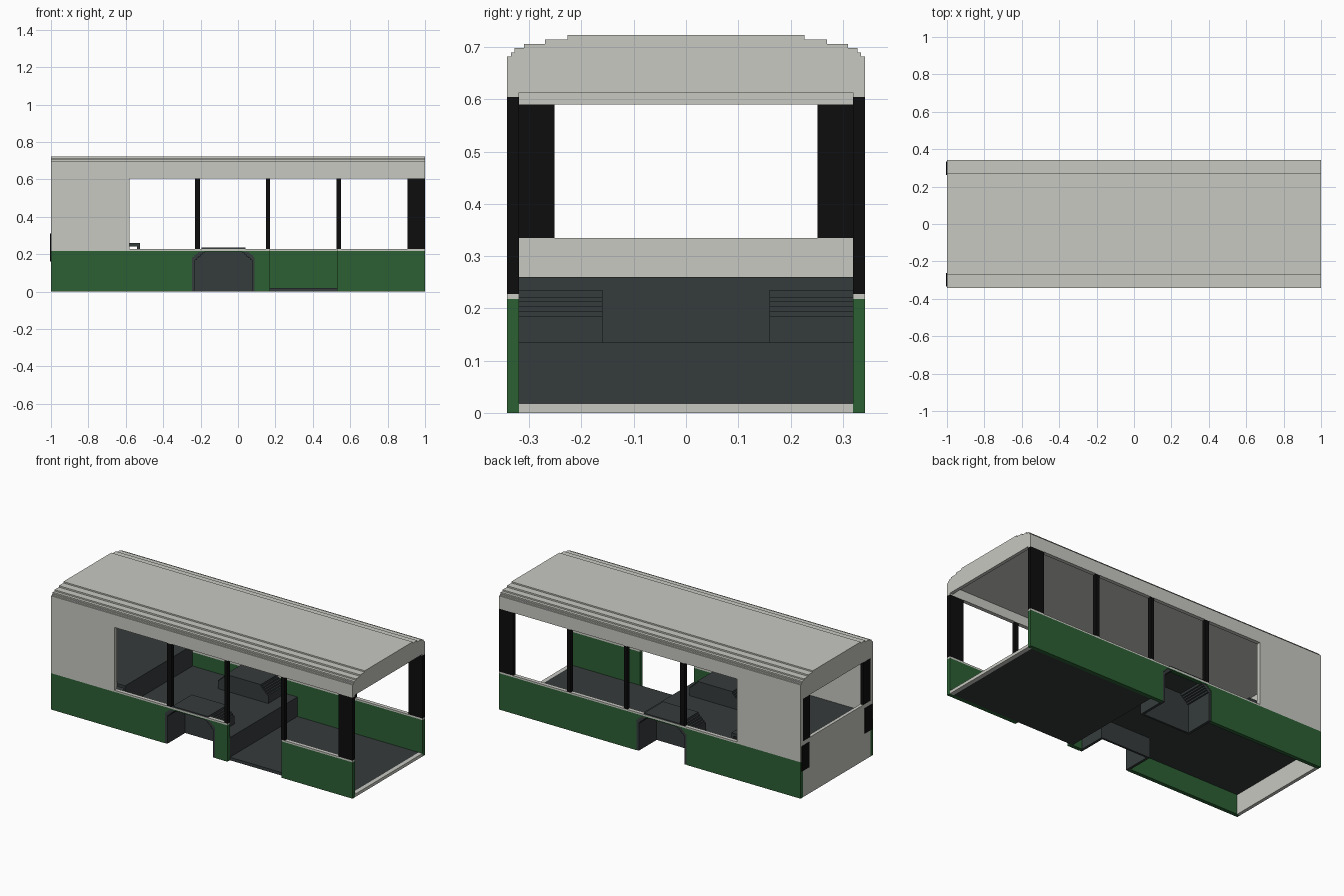
import bpy, bmesh

if "Cube" in bpy.data.objects:
    bpy.data.objects.remove(bpy.data.objects["Cube"])

def mat(name, c):
    m = bpy.data.materials.new(name)
    m.diffuse_color = (*c, 1)
    m.use_nodes = True
    m.node_tree.nodes["Principled BSDF"].inputs["Base Color"].default_value = m.diffuse_color
    return m

GREY = mat("warm_grey", (0.58, 0.58, 0.54))
GREEN = mat("dark_green", (0.025, 0.117, 0.034))
DARK = mat("slate", (0.036, 0.044, 0.045))
BLACK = mat("black", (0.004, 0.004, 0.004))

def extrude(name, pts, axis, a, b, m):
    """Extrude a profile along x (pts = y,z) or y (pts = x,z) from a to b."""
    bm = bmesh.new()
    place = (lambda p: (a, p[0], p[1])) if axis == "x" else (lambda p: (p[0], a, p[1]))
    f = bm.faces.new([bm.verts.new(place(p)) for p in pts])
    r = bmesh.ops.extrude_face_region(bm, geom=[f])
    vs = [v for v in r["geom"] if isinstance(v, bmesh.types.BMVert)]
    bmesh.ops.translate(bm, verts=vs, vec=(b - a, 0, 0) if axis == "x" else (0, b - a, 0))
    bmesh.ops.recalc_face_normals(bm, faces=bm.faces)
    me = bpy.data.meshes.new(name)
    bm.to_mesh(me)
    bm.free()
    me.materials.append(m)
    o = bpy.data.objects.new(name, me)
    bpy.context.collection.objects.link(o)
    return o

def box(name, x0, x1, y0, y1, z0, z1, m):
    return extrude(name, [(x0, z0), (x1, z0), (x1, z1), (x0, z1)], "y", y0, y1, m)

W, I = 0.343, 0.32          # outer and inner half width
SILL, TOP = 0.218, 0.605    # window band
CX = -0.078                 # wheel arch centre

def arch(inset=0.0, zmax=1.0):
    """Stepped arch outline from left foot to right foot."""
    half = []
    w, z = 0.167 - inset, 0.0
    half.append((w, 0))
    for h in (0.185, 0.195, 0.204, 0.213, 0.222):
        h -= inset
        if h >= zmax:
            break
        half += [(w, h), (w - 0.01, h)]
        w -= 0.01
    half.append((w, min(0.235 - inset, zmax)))
    return [(CX - x, z) for x, z in half] + [(CX + x, z) for x, z in reversed(half)]

# Stepped roof with side headers
steps = [(0.343, 0.605), (0.343, 0.682), (0.335, 0.682), (0.335, 0.690), (0.328, 0.690),
         (0.328, 0.698), (0.310, 0.698), (0.310, 0.706), (0.270, 0.706), (0.270, 0.715),
         (0.227, 0.715), (0.227, 0.723)]
half = [(I, 0.66), (I, TOP)] + steps[0:]
half[1] = (I, TOP)
extrude("roof", half + [(-y, z) for y, z in reversed(half)], "x", -1, 1, GREY)
box("front_header", 0.98, 1, -I, I, 0.613, 0.66, GREY)

for s, side in ((-1, "right"), (1, "left")):
    y0, y1 = sorted((s * I, s * W))
    # Green lower wall with wheel arch; only the right side has a doorway
    end = 0.17 if s < 0 else 1
    extrude(f"lower_wall_{side}", [(-1, 0)] + arch(zmax=0.212) +
            [(end, 0), (end, SILL), (-1, SILL)], "y", y0, y1, GREEN)
    box(f"sill_{side}", -0.58, end, y0, y1, SILL, 0.228, GREY)
    if s < 0:
        box("lower_wall_ahead_of_door", 0.53, 1, y0, y1, 0, SILL, GREEN)
        box("sill_ahead_of_door", 0.53, 1, y0, y1, SILL, 0.228, GREY)
    # Solid rear quarter panel and window pillars
    box(f"rear_quarter_{side}", -1, -0.58, y0, y1, SILL, TOP, GREY)
    for i, (a, b) in enumerate(((-0.23, -0.202), (0.15, 0.172), (0.527, 0.55), (0.907, 1))):
        box(f"pillar_{side}_{i}", a, b, y0, y1, 0.228, TOP, BLACK)
    # Wheel housing, open to the outside and below
    ya, yb = sorted((s * 0.16, s * (W - 0.002)))
    extrude(f"wheel_housing_{side}", arch() + arch(0.015)[::-1], "y", ya, yb, DARK)
    ya, yb = sorted((s * 0.16, s * 0.172))
    extrude(f"wheel_housing_end_{side}", arch(0.001), "y", ya, yb, DARK)
    # Raised floor beside the housings
    ya, yb = sorted((s * 0.16, s * I))
    box(f"raised_floor_rear_{side}", -0.98, CX - 0.167, ya, yb, 0.118, 0.135, DARK)
    box(f"raised_floor_front_{side}", CX + 0.167, 0.17, ya, yb, 0.118, 0.135, DARK)
    # Rear window side panel and tail light
    ya, yb = sorted((s * 0.252, s * I))
    box(f"rear_window_panel_{side}", -1, -0.98, ya, yb, 0.335, 0.59, BLACK)
    ya, yb = sorted((s * 0.262, s * 0.333))
    box(f"tail_light_{side}", -1.004, -0.999, ya, yb, 0.16, 0.31, BLACK)

# Rear wall around the back window
box("rear_wall", -1, -0.98, -I, I, 0, 0.335, GREY)
box("rear_header", -1, -0.98, -I, I, 0.59, 0.66, GREY)

# Floors, step and raised rear deck
box("low_floor", 0.155, 0.975, -I, I, 0, 0.018, DARK)
box("front_floor_lip", 0.975, 1, -I, I, 0, 0.018, GREY)
box("raised_floor_centre", -0.98, 0.17, -0.16, 0.16, 0.118, 0.135, DARK)
box("floor_step", 0.155, 0.17, -I, I, 0.018, 0.118, DARK)
box("rear_deck_top", -0.98, -0.525, -I, I, 0.242, 0.26, DARK)
box("rear_deck_riser", -0.54, -0.525, -I, I, 0.135, 0.242, DARK)
